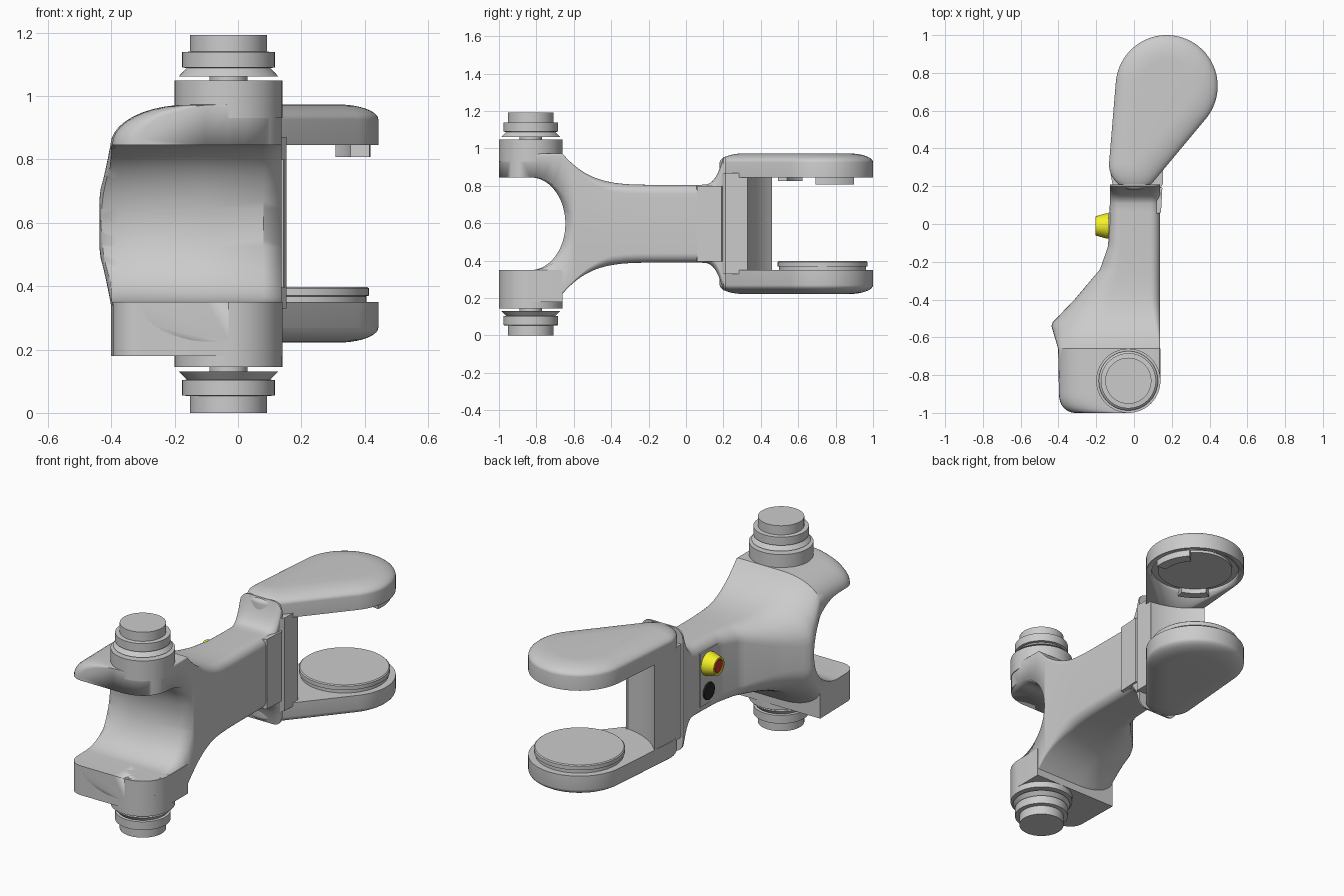
import bpy, bmesh, math
from math import sin, cos, pi, sqrt

if "Cube" in bpy.data.objects:
    bpy.data.objects.remove(bpy.data.objects["Cube"])

ZC = 0.5975                      # mid height, the model is nearly symmetric about it
PAD = (0.173, 0.73)              # pad centre
BOSS = (-0.03, -0.83)            # axle centre


def loft(name, rings, color=None):
    """Skin closed rings of equal length and cap both ends."""
    bm = bmesh.new()
    vs = [[bm.verts.new(p) for p in r] for r in rings]
    n = len(vs[0])
    for a, b in zip(vs, vs[1:]):
        for i in range(n):
            j = (i + 1) % n
            bm.faces.new((a[i], a[j], b[j], b[i]))
    bm.faces.new(vs[0][::-1])
    bm.faces.new(vs[-1])
    bmesh.ops.recalc_face_normals(bm, faces=bm.faces)
    me = bpy.data.meshes.new(name)
    bm.to_mesh(me)
    bm.free()
    ob = bpy.data.objects.new(name, me)
    bpy.context.collection.objects.link(ob)
    if color:
        mat = bpy.data.materials.new(name + "_color")
        mat.diffuse_color = (*color, 1)
        mat.use_nodes = True
        mat.node_tree.nodes["Principled BSDF"].inputs["Base Color"].default_value = mat.diffuse_color
        me.materials.append(mat)
    bpy.ops.object.select_all(action='DESELECT')
    ob.select_set(True)
    bpy.context.view_layer.objects.active = ob
    bpy.ops.object.shade_smooth_by_angle(angle=math.radians(32))
    return ob


def prism(name, plan, z0, z1):
    return loft(name, [[(x, y, z) for x, y in plan] for z in (z0, z1)])


def turned(name, center, profile, axis='Z', n=64, color=None):
    """Round part: profile is (radius, position along the axis)."""
    rings = []
    for r, t in profile:
        ring = []
        for i in range(n):
            u, v = r * cos(2 * pi * i / n), r * sin(2 * pi * i / n)
            ring.append((center[0] + u, center[1] + v, t) if axis == 'Z'
                        else (t, center[0] + u, center[1] + v))
        rings.append(ring)
    return loft(name, rings, color=color)


def cut(ob, cutter):
    m = ob.modifiers.new("cut", 'BOOLEAN')
    m.operation = 'DIFFERENCE'
    m.solver = 'EXACT'
    m.object = cutter
    cutter.hide_render = True
    cutter.hide_set(True)


def arc(cx, cy, r, a0, a1, n):
    return [(cx + r * cos(math.radians(a0 + (a1 - a0) * i / n)),
             cy + r * sin(math.radians(a0 + (a1 - a0) * i / n))) for i in range(n + 1)]


def interp(keys, y):
    for (a, va), (b, vb) in zip(keys, keys[1:]):
        if y <= b:
            return va + (vb - va) * (y - a) / (b - a)
    return keys[-1][1]


# Main arm: cross-sections along y, rounded on the left, flatter on the right
LEFT = [(-1, -.395), (-.66, -.402), (-.53, -.44), (-.40, -.315),
        (-.24, -.18), (-.12, -.138), (0, -.13), (.3, -.125)]


def section(y, n=10):
    flare = min(1, max(0, (-.1 - y) / .56)) ** 4        # toward the jaws
    yoke = min(1, max(0, (y - .08) / .12)) ** 3         # toward the pads
    h = .208 + .167 * flare + .15 * yoke
    xl, xr = interp(LEFT, y), .138
    rx, rz = .06 - .68 * (xl + .13), .06 - .45 * (xl + .13)
    rz = min(rz, .127 + .56 * max(0, y + .66))
    rr = min(.05, max(.01, (y + .66) * .2))
    if y < -.915:
        xl = -.31 - sqrt(max(0, .085 ** 2 - (y + .915) ** 2))
    if y < BOSS[1]:
        xr = BOSS[0] + sqrt(max(0, .168 ** 2 - (y - BOSS[1]) ** 2))
    pts = []
    for s in (1, -1):
        q = [pi / 2 * i / n for i in range(n + 1)]
        left = [(xl + rx * (1 - cos(a)), s * (h - rz + rz * sin(a))) for a in q]
        right = [(xr - rr * (1 - sin(a)), s * (h - rr + rr * cos(a))) for a in q]
        pts += (left + right)[::s]
    return [(x, y, ZC + z) for x, z in pts]


front = [-.915 - .085 * cos(pi / 2 * i / 6) for i in range(7)]
arm = loft("main_arm", [section(y) for y in front
                        + [-.89 + .06 * i for i in range(4)]
                        + [-.66 + .02 * i for i in range(38)]
                        + [.11 + .01 * i for i in range(11)]])


# Curved mouth through the front end, widening toward both sides
def mouth(x, reach):
    half = [pi * i / 32 - pi / 2 for i in range(33)]
    pts = [(-.83 + (reach + .83) * cos(a), .2475 * sin(a)) for a in half]
    pts = [(-1.3, -.2475)] + pts + [(-1.3, .2475)]
    return [(x, y, ZC + z) for y, z in pts]


cut(arm, loft("mouth_cutter", [mouth(*m) for m in
    ((-.6, -.50), (-.45, -.545), (-.38, -.595), (-.25, -.635),
     (-.1, -.645), (.08, -.645), (.138, -.605), (.25, -.53))]))

# Square lower jaw
jaw_plan = (arc(-.31, -.915, .085, 180, 270, 10) + arc(*BOSS, .17, 270, 360, 20)
            + [(.14, -.66), (-.40, -.66)])
prism("lower_jaw", jaw_plan, .18, .35)

# Stepped axle ends, top and bottom
axle = [(.17, .93), (.17, 1.048), (.06, 1.048), (.06, 1.062), (.157, 1.062),
        (.132, 1.088), (.146, 1.09), (.146, 1.138), (.122, 1.14), (.122, 1.193)]
turned("upper_axle_end", BOSS, axle)
turned("lower_axle_end", BOSS, [(r, 1.193 - z) for r, z in axle])


# Teardrop pads: hull of a large and a small circle, inset to make the dome
def teardrop(d=0.0):
    (x1, y1), r1 = PAD, .27
    x2, y2, r2 = 0.003, .315, .135
    dist = math.hypot(x1 - x2, y1 - y2)
    ang = math.degrees(math.atan2(y1 - y2, x1 - x2))
    t = math.degrees(math.acos((r2 - r1) / dist))
    return (arc(x1, y1, r1 - d, ang - t, ang + t, 48)
            + arc(x2, y2, r2 - d, ang + t, ang + 360 - t, 24))


dome = [(0, 0)] + [(.132 * (1 - cos(a)), .08 + .048 * sin(a))
                   for a in [pi / 2 * i / 10 for i in range(11)]]
for name, s in (("upper_pad", 1), ("lower_pad", -1)):
    pad = loft(name, [[(x, y, ZC + s * (.248 + h)) for x, y in teardrop(min(d, .131))]
                      for d, h in dome])
    if s > 0:
        cut(pad, turned("recess_cutter", PAD, [(.24, .75), (.24, .868)]))

# Discs facing each other on the pads
turned("lower_disc", PAD, [(.232, .34), (.232, .368), (.24, .37), (.24, .393), (.234, .398)])
turned("upper_disc", PAD, [(.205, .88), (.205, .853)])


# Tabs on the upper rim
def tab(name, r0, r1, a0, a1, z0):
    prism(name, arc(*PAD, r0, a0, a1, 16) + arc(*PAD, r1, a1, a0, 16), z0, .87)


tab("large_tab", .185, .245, -9, 43, .808)
tab("small_tab", .20, .25, 212, 252, .825)

# Post between the pads, hollowed around the disc
post_plan = ([(.138, .19), (.153, .21), (.153, .33)]
             + arc(.19, .73, .41, 264, 221, 20) + [(-.13, .30), (-.11, .19)])
prism("pad_post", post_plan, .33, .87)
prism("post_cover", [(.12, .055), (.143, .06), (.15, .19), (.12, .21)], .395, .80)

# Side plate with stop button and black socket
prism("button_plate", [(-.1, -.105), (-.136, -.10), (-.136, .06), (-.1, .065)], .45, .76)
YELLOW, RED, BLACK = (.9, .88, .02), (.6, .03, .03), (.02, .02, .02)
turned("button_guard", (-.01, .68), [(.066, -.12), (.066, -.15), (.05, -.205),
                                     (.04, -.205), (.04, -.17)], 'X', 40, YELLOW)
turned("stop_button", (-.01, .68), [(.036, -.15), (.036, -.203)], 'X', 32, RED)
turned("black_socket", (-.01, .52), [(.05, -.12), (.05, -.145)], 'X', 12, BLACK)
